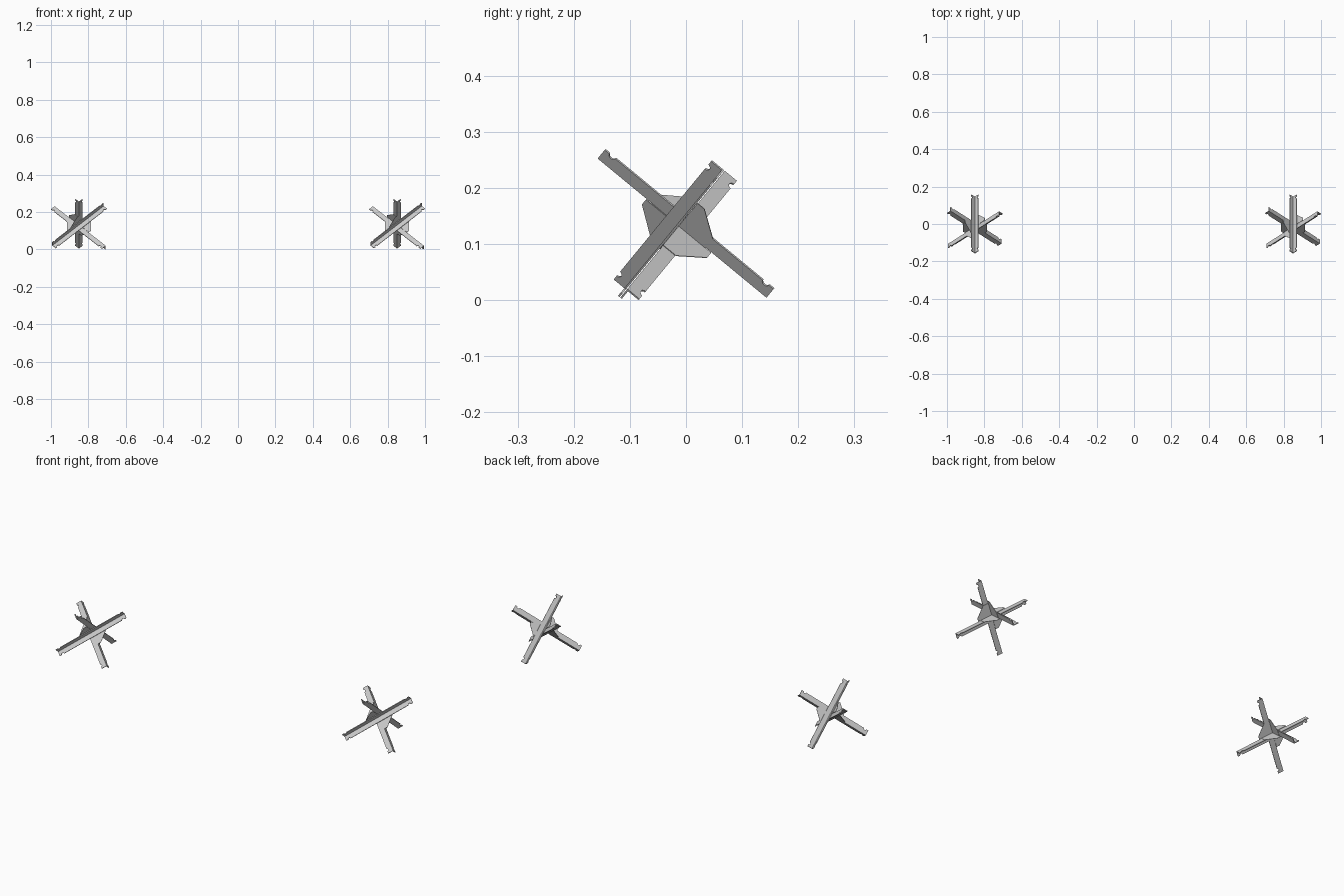
import bpy, bmesh, math
from mathutils import Vector

if "Cube" in bpy.data.objects:
    bpy.data.objects.remove(bpy.data.objects["Cube"])

# Three mutually perpendicular beam axes
TILT = math.radians(39.5)
A = Vector((0, math.cos(TILT), -math.sin(TILT)))
N = Vector((0, math.sin(TILT), math.cos(TILT)))
X = Vector((1, 0, 0))
B = (N + X).normalized()
C = (N - X).normalized()

LEG = 0.028      # width of an angle-iron leg
THICK = 0.0035   # steel thickness
GAP = 0.0008     # half thickness of the gusset plates


def add_plate(bm, outline, origin, u, v, w, depth):
    """Extrude a flat outline given in (u, v) by depth along w."""
    low = [bm.verts.new(origin + u * p + v * q) for p, q in outline]
    high = [bm.verts.new(x.co + w * depth) for x in low]
    bm.faces.new(low)
    bm.faces.new(high)
    n = len(low)
    for i in range(n):
        j = (i + 1) % n
        bm.faces.new((low[i], low[j], high[j], high[i]))


def finish(bm, name):
    bmesh.ops.recalc_face_normals(bm, faces=bm.faces)
    mesh = bpy.data.meshes.new(name)
    bm.to_mesh(mesh)
    bm.free()
    obj = bpy.data.objects.new(name, mesh)
    bpy.context.collection.objects.link(obj)
    return obj


def leg_outline(half, start):
    """Beam leg with a rounded bite in its free edge near each end."""
    bite_c, r = half - 0.018, 0.007
    bite = [(bite_c + r * math.cos(t), LEG - r * math.sin(t))
            for t in (i * math.pi / 6 for i in range(7))]
    right = [(half, start), (half, LEG)] + bite
    return right + [(-p, q) for p, q in reversed(right)]


def angle_beam(name, axis, leg1, leg2, half, slide):
    bm = bmesh.new()
    corner = (leg1 + leg2) * GAP + axis * slide
    add_plate(bm, leg_outline(half, 0), corner, axis, leg1, leg2, THICK)
    add_plate(bm, leg_outline(half, THICK), corner, axis, leg2, leg1, THICK)
    return finish(bm, name)


def gusset(name, u, v):
    # Triangular corner plate with cut tips; u runs along the beam whose leg it backs
    outline = [(0, 0), (0.062, 0), (0.062, 0.03), (0.016, 0.075), (0, 0.075)]
    w = u.cross(v)
    bm = bmesh.new()
    add_plate(bm, outline, -w * GAP, u, v, w, 2 * GAP)
    return finish(bm, name)


# Left obstacle: three angle-iron beams
parts = [
    angle_beam("left_beam_long", A, B, C, 0.195, 0.007),
    angle_beam("left_beam_rising", B, -A, -C, 0.193, -0.0105),
    angle_beam("left_beam_falling", C, A, -B, 0.193, -0.0105),
]

# Gussets fill the two corners that no beam opens into
corners = [(A, B), (-B, -A), (-C, A), (-A, C), (B, -C), (C, -B)]
for i, (u, v) in enumerate(corners):
    parts.append(gusset(f"left_gusset_{i + 1}", u, v))

# Stand on the ground, centre front to back, reach x = -1
pts = [v.co for o in parts for v in o.data.vertices]
lo = [min(p[i] for p in pts) for i in range(3)]
hi = [max(p[i] for p in pts) for i in range(3)]
shift = Vector((-1 - lo[0], -(lo[1] + hi[1]) / 2, -lo[2]))

# Right obstacle: same parts reaching x = +1
for obj in parts:
    obj.location = shift
    twin = obj.copy()
    twin.name = obj.name.replace("left", "right")
    twin.location = (1 - hi[0], shift.y, shift.z)
    bpy.context.collection.objects.link(twin)
